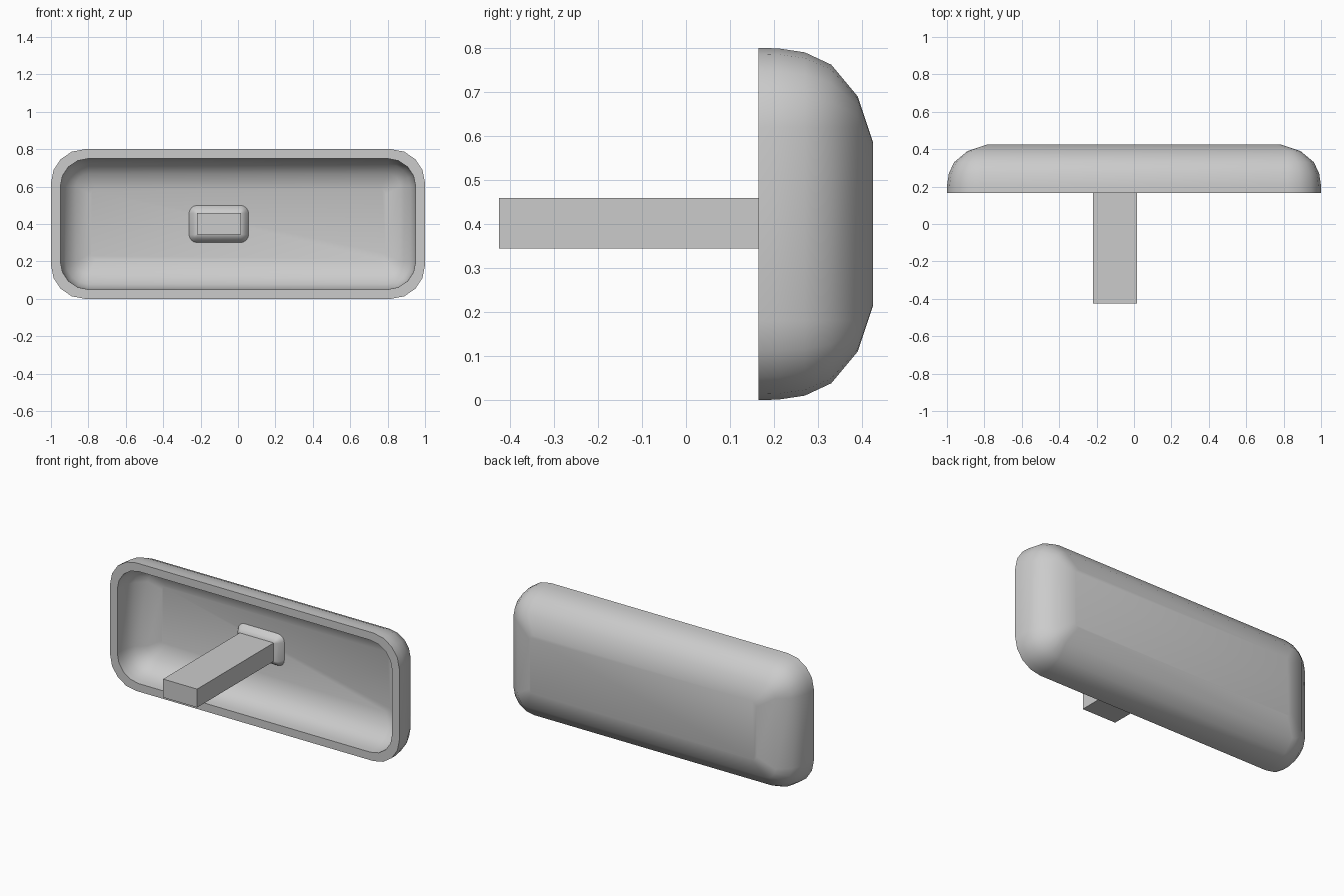
import bpy, bmesh, math

cube = bpy.data.objects.get("Cube")
if cube:
    bpy.data.objects.remove(cube)

grey = bpy.data.materials.new("plain_grey")
grey.use_nodes = True
grey.diffuse_color = (0.6, 0.6, 0.6, 1)
grey.node_tree.nodes["Principled BSDF"].inputs["Base Color"].default_value = (0.6, 0.6, 0.6, 1)

MID_Z = 0.4


def rounded_ring(bm, cx, y, half_x, half_z, radius, steps=4):
    """Loop of vertices round a rounded rectangle facing the front."""
    ring = []
    for i, (sx, sz) in enumerate(((1, 1), (-1, 1), (-1, -1), (1, -1))):
        for k in range(steps + 1):
            a = math.pi / 2 * (i + k / steps)
            x = cx + sx * (half_x - radius) + radius * math.cos(a)
            z = MID_Z + sz * (half_z - radius) + radius * math.sin(a)
            ring.append(bm.verts.new((x, y, z)))
    return ring


def loft(name, rings, smooth_angle, cap_start=False):
    """Skin a list of ring settings and close the far end."""
    bm = bmesh.new()
    loops = [rounded_ring(bm, *r) for r in rings]
    for a, b in zip(loops, loops[1:]):
        for i in range(len(a)):
            j = (i + 1) % len(a)
            bm.faces.new((a[i], a[j], b[j], b[i]))
    bm.faces.new(loops[-1])
    if cap_start:
        bm.faces.new(loops[0])
    bmesh.ops.remove_doubles(bm, verts=bm.verts, dist=0.0005)
    bmesh.ops.recalc_face_normals(bm, faces=bm.faces)
    mesh = bpy.data.meshes.new(name)
    bm.to_mesh(mesh)
    bm.free()
    mesh.materials.append(grey)
    obj = bpy.data.objects.new(name, mesh)
    bpy.context.collection.objects.link(obj)
    bpy.ops.object.select_all(action='DESELECT')
    obj.select_set(True)
    bpy.context.view_layer.objects.active = obj
    bpy.ops.object.shade_smooth_by_angle(angle=math.radians(smooth_angle))
    return obj


# Hollow tray: inner floor, inner wall, flat rim, outer wall, back panel
profile = [(0.165, 0), (0.21, 0.001), (0.27, 0.01), (0.33, 0.038), (0.39, 0.11), (0.425, 0.215)]


def tray_ring(y, inset, half_x, half_z, radius):
    return (0, y, half_x - inset, half_z - inset, max(radius - inset, 0.03))


outer = [tray_ring(y, d, 1, 0.4, 0.18) for y, d in profile]
inner = [tray_ring(0.165 + (y - 0.165) * 0.81, d * 0.75, 0.95, 0.35, 0.15) for y, d in profile]
loft("tray_shell", inner[::-1] + outer, 40, cap_start=True)

# Stem reaching forward from the tray floor
STEM_X = -0.1025
bpy.ops.mesh.primitive_cube_add(size=1, location=(STEM_X, -0.03, MID_Z + 0.002))
stem = bpy.context.object
stem.name = "stem"
stem.scale = (0.235, 0.79, 0.115)
stem.data.materials.append(grey)

# Flared collar where the stem meets the floor
loft("stem_collar", [
    (STEM_X, 0.33, 0.118, 0.058, 0.002),
    (STEM_X, 0.345, 0.142, 0.082, 0.025),
    (STEM_X, 0.376, 0.16, 0.1, 0.045),
], 50, cap_start=True)
